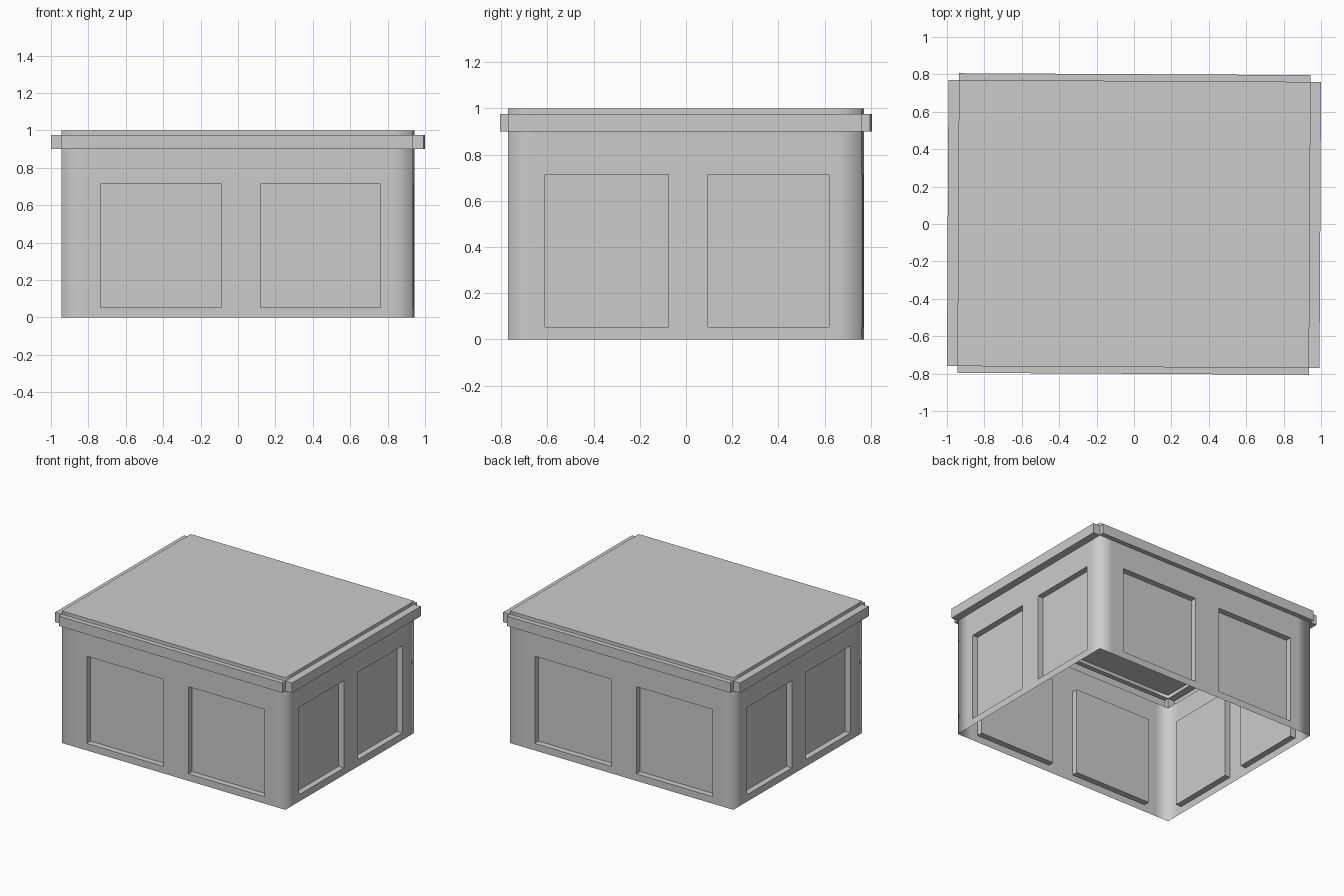
import bpy
import bmesh
import math
from mathutils import Matrix, Vector

if "Cube" in bpy.data.objects:
    bpy.data.objects.remove(bpy.data.objects["Cube"])

grey = bpy.data.materials.new("plain grey")
grey.use_nodes = True
COLOUR = (0.6, 0.6, 0.6, 1)
grey.diffuse_color = COLOUR
grey.node_tree.nodes["Principled BSDF"].inputs["Base Color"].default_value = COLOUR

TWIST = -0.0055                 # the whole box sits very slightly turned
HX, HY, TOP = 0.94, 0.765, 1.0  # half sizes and height
RIM_LOW, RIM_HIGH = 0.9, 0.975
PANEL_LOW, PANEL_HIGH = 0.053, 0.713
DEPTH = 0.045

# One entry per wall: half length, distance, rim overhang, panel spans, loop by the corner
LONG = (HX, HY, 0.036, [(-0.73, -0.085), (0.125, 0.765)], 0.83)
SHORT = (HY, HX, 0.056, [(-0.605, -0.07), (0.1, 0.625)], 0.66)
WALLS = [LONG, SHORT, LONG, SHORT]


def place(k, u, out, z):
    """Point on wall k: u along it, out from the centre, z up."""
    return Matrix.Rotation(k * math.pi / 2 + TWIST, 3, "Z") @ Vector((u, -out, z))


def quad(bm, points):
    bm.faces.new([bm.verts.new(p) for p in points])


def tray(bm, k, span, heights, near, far):
    """Open box reaching from the wall plane (near) to its flat face (far)."""
    (u0, u1), (z0, z1) = span, heights
    loop = [(u0, z0), (u1, z0), (u1, z1), (u0, z1)]
    quad(bm, [place(k, u, far, z) for u, z in loop])
    for (ua, za), (ub, zb) in zip(loop, loop[1:] + loop[:1]):
        quad(bm, [place(k, ua, near, za), place(k, ub, near, zb),
                  place(k, ub, far, zb), place(k, ua, far, za)])


def finish(bm, name, soft_corners=False):
    bmesh.ops.remove_doubles(bm, verts=bm.verts, dist=0.0005)
    for face in bm.faces:
        face.smooth = soft_corners
    mesh = bpy.data.meshes.new(name)
    bm.to_mesh(mesh)
    bm.free()
    mesh.materials.append(grey)
    obj = bpy.data.objects.new(name, mesh)
    bpy.context.collection.objects.link(obj)


# Walls with openings for the panels and rim, softly shaded around the corners
bm = bmesh.new()
for k, (half, dist, over, spans, loop) in enumerate(WALLS):
    us = sorted([-half, -loop, loop, half] + [u for s in spans for u in s])
    zs = [0, PANEL_LOW, PANEL_HIGH, RIM_LOW, RIM_HIGH, TOP]
    for u0, u1 in zip(us, us[1:]):
        for z0, z1 in zip(zs, zs[1:]):
            is_panel = z0 == PANEL_LOW and (u0, u1) in spans
            if is_panel or z0 == RIM_LOW:
                continue
            quad(bm, [place(k, u0, dist, z0), place(k, u1, dist, z0),
                      place(k, u1, dist, z1), place(k, u0, dist, z1)])
finish(bm, "walls", soft_corners=True)

# Recessed panels, two on each wall
bm = bmesh.new()
for k, (half, dist, over, spans, loop) in enumerate(WALLS):
    for span in spans:
        tray(bm, k, span, (PANEL_LOW, PANEL_HIGH), dist, dist - DEPTH)
finish(bm, "recessed_panels")

# Hollow rim band standing out from each wall
bm = bmesh.new()
for k, (half, dist, over, spans, loop) in enumerate(WALLS):
    tray(bm, k, (-half, half), (RIM_LOW, RIM_HIGH), dist, dist + over)
finish(bm, "rim_band")

# Flat lid, the underside is left open
bm = bmesh.new()
quad(bm, [place(0, x, y, TOP) for x, y in
          [(-HX, HY), (HX, HY), (HX, -HY), (-HX, -HY)]])
finish(bm, "lid")
